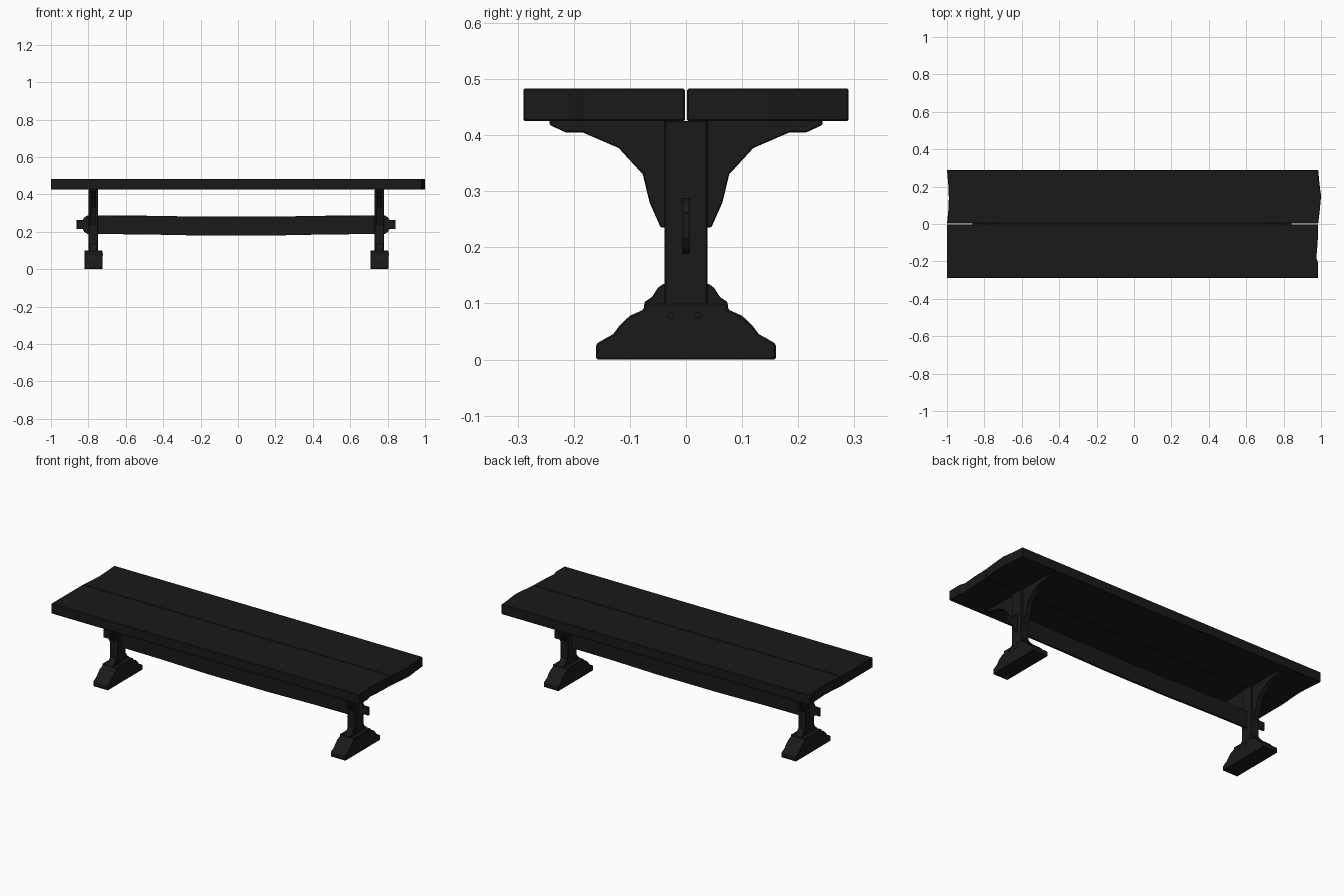
import bpy, bmesh, math
from mathutils import Matrix

if "Cube" in bpy.data.objects:
    bpy.data.objects.remove(bpy.data.objects["Cube"])

wood = bpy.data.materials.new("dark_wood")
wood.diffuse_color = (0.01, 0.01, 0.01, 1)
wood.use_nodes = True
wood.node_tree.nodes["Principled BSDF"].inputs["Base Color"].default_value = wood.diffuse_color


def finish(name, bm, bevel=0.0):
    bmesh.ops.recalc_face_normals(bm, faces=bm.faces)
    mesh = bpy.data.meshes.new(name)
    bm.to_mesh(mesh)
    bm.free()
    mesh.materials.append(wood)
    ob = bpy.data.objects.new(name, mesh)
    bpy.context.collection.objects.link(ob)
    if bevel:
        mod = ob.modifiers.new("worn_edges", "BEVEL")
        mod.width = bevel
        mod.segments = 1
        mod.limit_method = "ANGLE"
        mod.angle_limit = math.radians(40)
    return ob


def prism(name, pts, axis, lo, hi, bevel=0.0):
    """Extrude a 2D outline along an axis: x takes (y, z), y takes (x, z), z takes (x, y)."""
    def place(p, d):
        return {"x": (d, p[0], p[1]), "y": (p[0], d, p[1]), "z": (p[0], p[1], d)}[axis]
    bm = bmesh.new()
    a = [bm.verts.new(place(p, lo)) for p in pts]
    b = [bm.verts.new(place(p, hi)) for p in pts]
    bm.faces.new(a)
    bm.faces.new(b)
    n = len(pts)
    for i in range(n):
        j = (i + 1) % n
        bm.faces.new((a[i], a[j], b[j], b[i]))
    return finish(name, bm, bevel)


def mirrored(half):
    return half + [(-y, z) for y, z in reversed(half)]


# Seat planks with uneven ends
back_plank = [(-1, 0.0015), (-0.993, 0.07), (-0.99, 0.14), (-0.993, 0.21), (-1, 0.29),
              (0.985, 0.29), (0.991, 0.22), (1.0, 0.15), (0.994, 0.08), (0.985, 0.0015)]
front_plank = [(-1, -0.29), (-1, -0.0015), (0.985, -0.0015), (0.982, -0.1),
               (0.975, -0.18), (0.985, -0.21), (0.985, -0.29)]
prism("seat_plank_back", back_plank, "z", 0.425, 0.483, 0.003)
prism("seat_plank_front", front_plank, "z", 0.425, 0.483, 0.003)

# Leg outlines in (y, z)
foot = mirrored([(0.16, 0.0), (0.16, 0.028), (0.143, 0.038), (0.13, 0.045), (0.118, 0.061),
                 (0.1, 0.078), (0.075, 0.089), (0.075, 0.1)])
post = mirrored([(0.038, 0.05), (0.038, 0.425)])
collar = [(0.036, 0.098), (0.075, 0.098), (0.073, 0.103), (0.06, 0.112), (0.05, 0.128), (0.04, 0.135), (0.036, 0.135)]
brace = [(0.036, 0.235), (0.045, 0.235), (0.065, 0.28), (0.077, 0.33), (0.12, 0.377),
         (0.185, 0.405), (0.215, 0.405), (0.243, 0.418), (0.243, 0.427), (0.036, 0.427)]

for side, cx in (("left", -0.773), ("right", 0.756)):
    prism(side + "_foot", foot, "x", cx - 0.048, cx + 0.048, 0.003)
    prism(side + "_post", post, "x", cx - 0.025, cx + 0.025, 0.002)
    # Braces under the seat and collars above the foot
    for end, s in (("front", -1), ("back", 1)):
        prism(f"{side}_{end}_brace", [(s * y, z) for y, z in brace], "x", cx - 0.015, cx + 0.015, 0.002)
        prism(f"{side}_{end}_collar", [(s * y, z) for y, z in collar], "x", cx - 0.02, cx + 0.02, 0.002)
    # Wooden pegs through the foot
    for i, y in enumerate((-0.027, 0.021)):
        bm = bmesh.new()
        bmesh.ops.create_cone(bm, cap_ends=True, segments=10, radius1=0.007, radius2=0.006, depth=0.02,
                              matrix=Matrix.Translation((cx + 0.042, y, 0.079)) @ Matrix.Rotation(math.pi / 2, 4, "Y"))
        finish(f"{side}_peg_{i + 1}", bm)

# Sagging stretcher with tenon ends passing through the posts
c = -0.01
top = [(-0.853, 0.262), (-0.82, 0.262), (-0.812, 0.277), (-0.795, 0.287), (-0.5, 0.286), (-0.2, 0.281)]
low = [(-0.853, 0.215), (-0.82, 0.215), (-0.812, 0.2), (-0.795, 0.188), (-0.5, 0.186), (-0.2, 0.18)]
outline = [(c + x, z) for x, z in top] + [(c - x, z) for x, z in reversed(top)]
outline += [(c - x, z) for x, z in low] + [(c + x, z) for x, z in reversed(low)]
prism("stretcher", outline, "y", -0.006, 0.006, 0.001)
